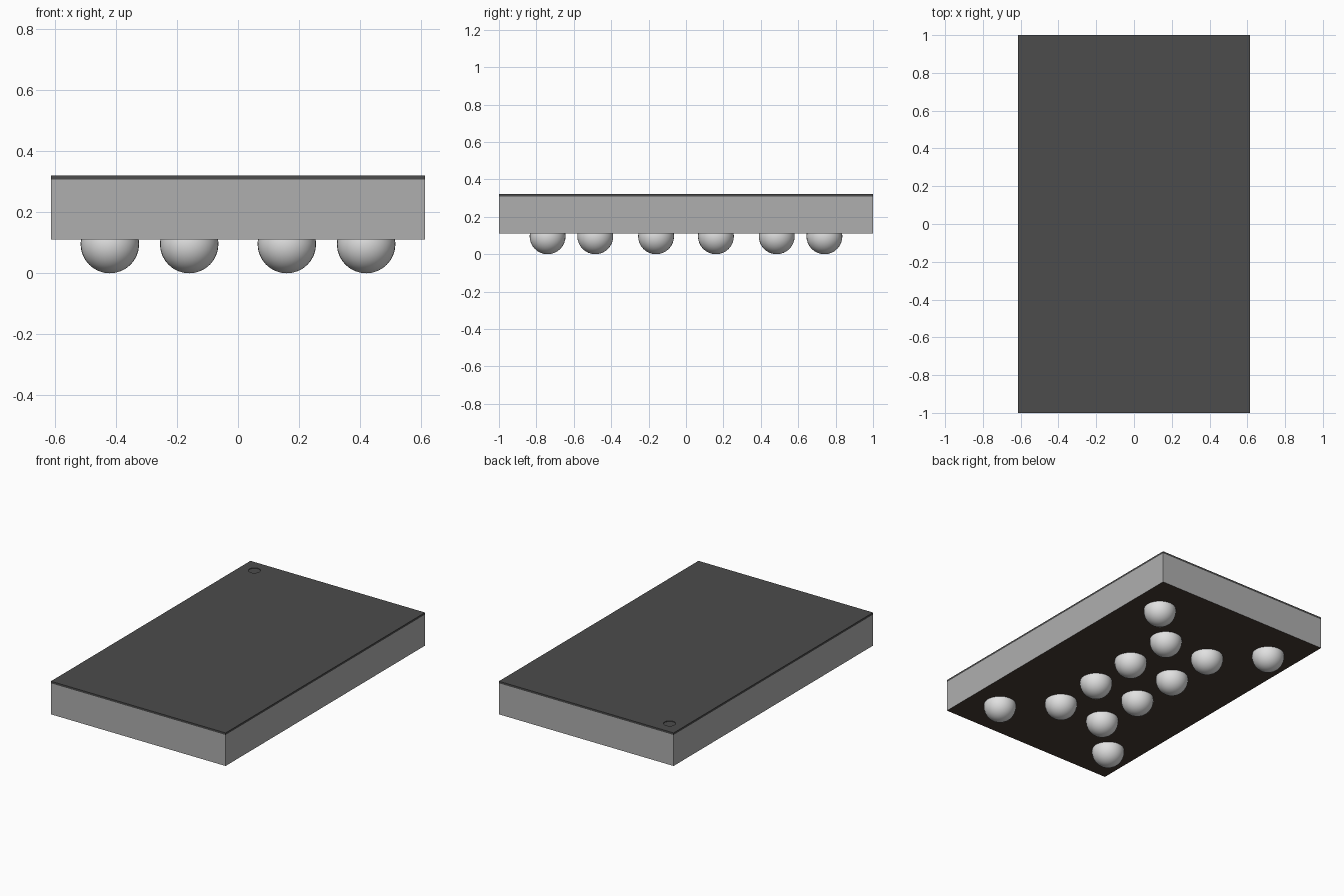
import bpy
import bmesh
from mathutils import Matrix

cube = bpy.data.objects.get("Cube")
if cube:
    bpy.data.objects.remove(cube, do_unlink=True)

HALF_X, HALF_Y = 0.613, 1.0
BODY_Z, LID_Z, TOP_Z = 0.111, 0.308, 0.321
BALL_R = 0.096


def material(name, rgb):
    mat = bpy.data.materials.new(name)
    mat.use_nodes = True
    mat.diffuse_color = (*rgb, 1)
    mat.node_tree.nodes["Principled BSDF"].inputs["Base Color"].default_value = (*rgb, 1)
    return mat


grey = material("body grey", (0.43, 0.43, 0.43))
charcoal = material("lid charcoal", (0.072, 0.072, 0.072))
brown = material("underside dark brown", (0.060, 0.043, 0.033))
silver = material("ball silver", (0.75, 0.75, 0.75))


def finish(name, bm, *mats):
    mesh = bpy.data.meshes.new(name)
    bm.to_mesh(mesh)
    bm.free()
    obj = bpy.data.objects.new(name, mesh)
    bpy.context.collection.objects.link(obj)
    for mat in mats:
        mesh.materials.append(mat)
    return obj


def slab(z0, z1):
    bm = bmesh.new()
    size = Matrix.Diagonal((2 * HALF_X, 2 * HALF_Y, z1 - z0, 1))
    bmesh.ops.create_cube(bm, size=1, matrix=Matrix.Translation((0, 0, (z0 + z1) / 2)) @ size)
    bm.normal_update()
    return bm


# Package body, with a dark underside
bm = slab(BODY_Z, LID_Z)
for face in bm.faces:
    face.material_index = 1 if face.normal.z < -0.5 else 0
finish("package_body", bm, grey, brown)

# Lid with a shallow round corner dimple
lid = finish("lid", slab(LID_Z, TOP_Z), charcoal)
bm = bmesh.new()
bmesh.ops.create_cone(bm, cap_ends=True, segments=32, radius1=0.035, radius2=0.035, depth=0.008,
                      matrix=Matrix.Translation((-0.52, 0.907, TOP_Z)))
cutter = finish("dimple_cutter", bm, charcoal)
cutter.hide_render = True
cutter.hide_set(True)
cut = lid.modifiers.new("corner dimple", "BOOLEAN")
cut.operation = "DIFFERENCE"
cut.solver = "EXACT"
cut.object = cutter

# Contact balls, mirrored into all four quadrants
ball_mesh = None
for x, y in ((0.16, 0.16), (0.16, 0.485), (0.42, 0.74)):
    for sx in (1, -1):
        for sy in (1, -1):
            if ball_mesh is None:
                bm = bmesh.new()
                bmesh.ops.create_uvsphere(bm, u_segments=32, v_segments=16, radius=BALL_R)
                for face in bm.faces:
                    face.smooth = True
                ball = finish("contact_ball", bm, silver)
                ball_mesh = ball.data
            else:
                ball = bpy.data.objects.new("contact_ball", ball_mesh)
                bpy.context.collection.objects.link(ball)
            ball.location = (sx * x, sy * y, BALL_R)
